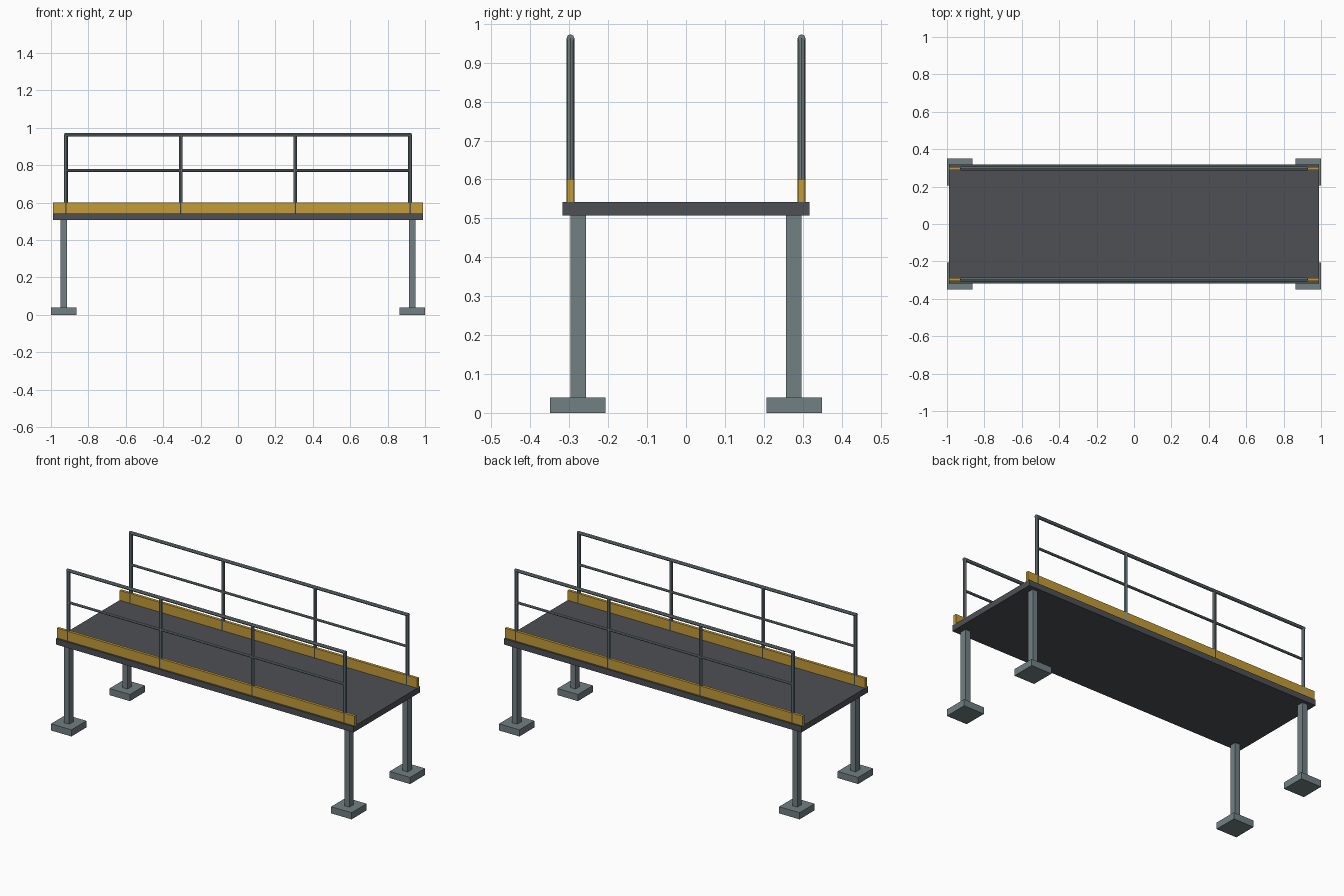
import bpy
from mathutils import Vector

if "Cube" in bpy.data.objects:
    bpy.data.objects.remove(bpy.data.objects["Cube"])


def material(name, color):
    m = bpy.data.materials.new(name)
    m.diffuse_color = (*color, 1)
    m.use_nodes = True
    m.node_tree.nodes["Principled BSDF"].inputs["Base Color"].default_value = m.diffuse_color
    return m


STEEL = material("galvanised grey", (0.17, 0.215, 0.23))
DECK = material("dark deck grey", (0.075, 0.08, 0.09))
YELLOW = material("safety yellow", (0.55, 0.33, 0.04))


def box(name, center, size, mat):
    bpy.ops.mesh.primitive_cube_add(size=1, location=center)
    ob = bpy.context.object
    ob.name = name
    ob.scale = size
    bpy.ops.object.transform_apply(location=False, rotation=False, scale=True)
    ob.data.materials.append(mat)
    return ob


def tube(name, start, end, radius, mat):
    a, b = Vector(start), Vector(end)
    bpy.ops.mesh.primitive_cylinder_add(vertices=8, radius=radius, depth=(b - a).length,
                                        location=(a + b) / 2)
    ob = bpy.context.object
    ob.name = name
    ob.rotation_euler = (b - a).to_track_quat('Z', 'Y').to_euler()
    ob.data.materials.append(mat)
    return ob


DECK_TOP = 0.542
RAIL_Z = 0.963
POST_X = 0.92

# Walkway deck
box("deck", (0, 0, 0.525), (1.98, 0.634, 0.035), DECK)

for sy, side in ((-1, "front"), (1, "back")):
    y = sy * 0.297
    # Kick board along the deck edge
    box(f"{side}_toe_board", (0, y, 0.571), (1.98, 0.017, 0.06), YELLOW)

    # Guard rail: four posts, a top rail and a thinner middle rail
    for i in range(4):
        x = -POST_X + i * POST_X * 2 / 3
        tube(f"{side}_rail_post_{i + 1}", (x, y, DECK_TOP), (x, y, RAIL_Z), 0.01, STEEL)
    tube(f"{side}_top_rail", (-POST_X - 0.008, y, RAIL_Z), (POST_X + 0.008, y, RAIL_Z), 0.01, STEEL)
    tube(f"{side}_middle_rail", (-POST_X, y, 0.772), (POST_X, y, 0.772), 0.0075, STEEL)

    # Legs on square footings
    for sx, end in ((-1, "left"), (1, "right")):
        box(f"{side}_{end}_leg", (sx * 0.932, sy * 0.277, 0.275), (0.034, 0.04, 0.47), STEEL)
        box(f"{side}_{end}_footing", (sx * 0.932, sy * 0.278, 0.02), (0.136, 0.142, 0.04), STEEL)
